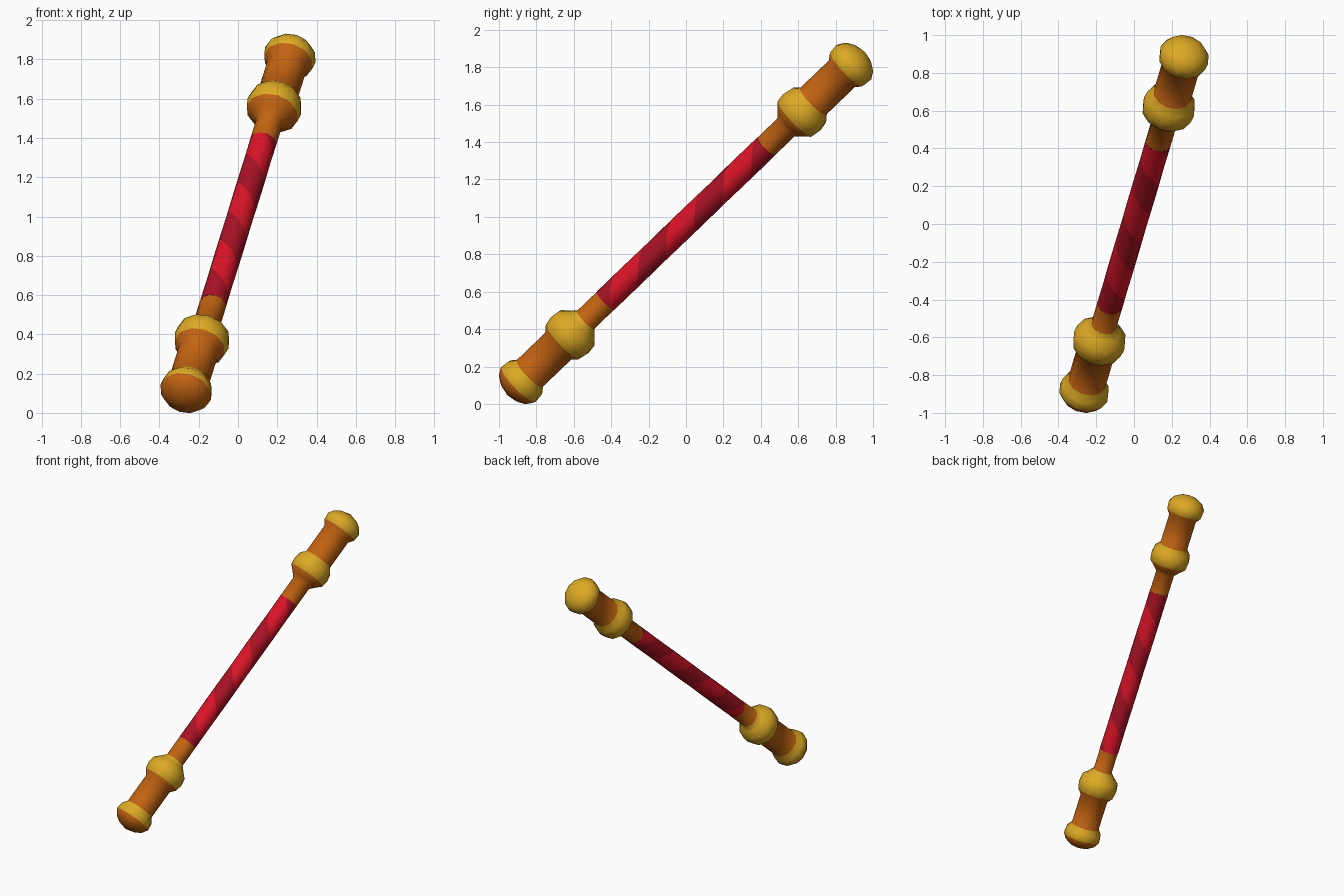
import bpy, bmesh, math
from mathutils import Vector, Matrix

if "Cube" in bpy.data.objects:
    bpy.data.objects.remove(bpy.data.objects["Cube"])

def material(name, rgb):
    m = bpy.data.materials.new(name)
    m.diffuse_color = (*rgb, 1)
    m.use_nodes = True
    m.node_tree.nodes["Principled BSDF"].inputs["Base Color"].default_value = m.diffuse_color
    return m

orange = material("orange_bronze", (0.54, 0.125, 0.006))
gold = material("gold", (0.72, 0.40, 0.018))
red = material("bright_red", (0.71, 0.007, 0.021))
dark_red = material("dark_red", (0.40, 0.006, 0.018))

# Tilted frame: local z runs along the staff, local -y faces the front
axis = Vector((0.21, 0.705, 0.677)).normalized()
back = (Vector((0, 1, 0)) - axis * axis.y).normalized()
side = back.cross(axis)
frame = Matrix((side, back, axis)).transposed().to_4x4()
frame.translation = (0, 0, 0.965)

def lathe(name, profile, sides, mats, rule, twist=lambda t: 0.0):
    """Revolve (t, r) points about local z; rule(t, column) picks the material."""
    bm = bmesh.new()
    rings = []
    for t, r in profile:
        if r == 0:
            rings.append([bm.verts.new((0, 0, t))] * sides)
            continue
        angles = [twist(t) + 2 * math.pi * i / sides for i in range(sides)]
        rings.append([bm.verts.new((r * math.cos(a), r * math.sin(a), t)) for a in angles])
    for k in range(len(rings) - 1):
        mid = (profile[k][0] + profile[k + 1][0]) / 2
        for i in range(sides):
            j = (i + 1) % sides
            quad = [rings[k][i], rings[k][j], rings[k + 1][j], rings[k + 1][i]]
            f = bm.faces.new(list(dict.fromkeys(quad)))
            f.material_index = rule(mid, i)
    bmesh.ops.recalc_face_normals(bm, faces=bm.faces[:])
    mesh = bpy.data.meshes.new(name)
    bm.to_mesh(mesh)
    bm.free()
    for m in mats:
        mesh.materials.append(m)
    ob = bpy.data.objects.new(name, mesh)
    bpy.context.collection.objects.link(ob)
    ob.matrix_world = frame
    bpy.ops.object.select_all(action='DESELECT')
    ob.select_set(True)
    bpy.context.view_layer.objects.active = ob
    bpy.ops.object.shade_smooth_by_angle(angle=math.radians(50))
    return ob

# Red grip with a two-tone spiral wrap: face columns follow the helix
GRIP, PITCH, SIDES = 0.61, 0.43, 16
spiral = lambda t: -math.pi + 2 * math.pi * (0.066 - t) / PITCH
steps = 48
grip = [(-GRIP + 2 * GRIP * i / steps, 0.068) for i in range(steps + 1)]
lathe("spiral_grip", grip, SIDES, [red, dark_red],
      lambda t, i: 0 if i < SIDES // 2 else 1, spiral)

# Matching ends: bare shaft, collar, thick handle, domed cap
end_profile = [
    (0.61, 0.068), (0.76, 0.068), (0.79, 0.095), (0.83, 0.135), (0.88, 0.142),
    (0.93, 0.132), (0.965, 0.102), (1.185, 0.102), (1.22, 0.128), (1.27, 0.134),
    (1.31, 0.108), (1.335, 0.07), (1.355, 0)]

# Gold sits on the upper side of every collar and cap
gold_bands = [(0.83, 0.965), (1.22, 1.4), (-0.93, -0.76), (-1.27, -1.185)]
is_gold = lambda t, i: int(any(a < t < b for a, b in gold_bands))

for name, s in (("upper_end", 1), ("lower_end", -1)):
    lathe(name, [(s * t, r) for t, r in end_profile], 12, [orange, gold], is_gold)
